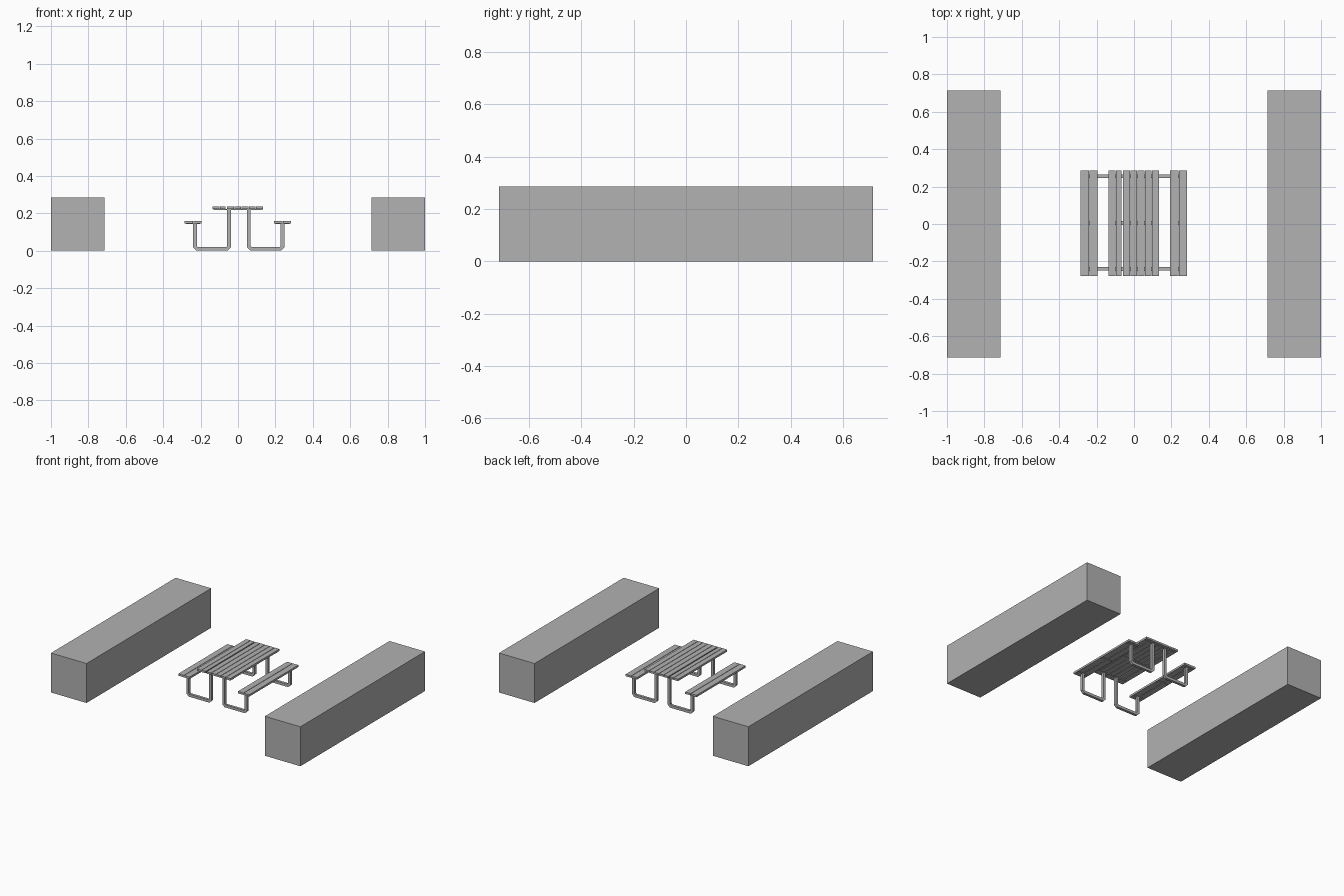
import bpy, bmesh
from mathutils import Vector

cube = bpy.data.objects.get("Cube")
if cube:
    bpy.data.objects.remove(cube, do_unlink=True)

grey = bpy.data.materials.new("plain grey")
grey.use_nodes = True
COLOUR = (0.445, 0.445, 0.445, 1)
grey.diffuse_color = COLOUR
grey.node_tree.nodes["Principled BSDF"].inputs["Base Color"].default_value = COLOUR


def finish(name, bm):
    bmesh.ops.recalc_face_normals(bm, faces=bm.faces)
    mesh = bpy.data.meshes.new(name)
    bm.to_mesh(mesh)
    bm.free()
    mesh.materials.append(grey)
    obj = bpy.data.objects.new(name, mesh)
    bpy.context.collection.objects.link(obj)
    return obj


def box(name, x, y, z):
    """Box from its (low, high) extents on each axis."""
    bm = bmesh.new()
    bmesh.ops.create_cube(bm, size=1)
    for v in bm.verts:
        v.co = [r[0] if c < 0 else r[1] for c, r in zip(v.co, (x, y, z))]
    return finish(name, bm)


def bent_bar(name, path, y, width):
    """Square bar swept along an open x-z path with mitred bends."""
    bm = bmesh.new()
    pts = [Vector(p) for p in path]
    dirs = [(b - a).normalized() for a, b in zip(pts, pts[1:])]
    dirs = [dirs[0]] + dirs + [dirs[-1]]
    h = width / 2
    rings = []
    for p, d0, d1 in zip(pts, dirs, dirs[1:]):
        n0, n1 = Vector((-d0.y, d0.x)), Vector((-d1.y, d1.x))
        n = (n0 + n1).normalized()
        n *= h / n.dot(n0)
        rings.append([bm.verts.new((p.x + s * n.x, y + t * h, p.y + s * n.y))
                      for s, t in ((-1, -1), (1, -1), (1, 1), (-1, 1))])
    for a, b in zip(rings, rings[1:]):
        for i in range(4):
            j = (i + 1) % 4
            bm.faces.new((a[i], a[j], b[j], b[i]))
    bm.faces.new(rings[0])
    bm.faces.new(rings[-1])
    return finish(name, bm)


# Long blocks on both sides, each in two lengths
for side, x in (("left", (0.715, 1.0)), ("right", (-1.0, -0.715))):
    box(side + "_block_front", x, (-0.714, 0.15), (0, 0.286))
    box(side + "_block_back", x, (0.15, 0.714), (0, 0.286))

PLANK_Y = (-0.277, 0.286)
BATTENS = (-0.24, 0.005, 0.255)

# Table top planks
pitch = 0.0388
for i in range(7):
    x0 = -0.136 + i * pitch
    gap = 0.008 if i == 1 else 0.003
    box("table_plank", (x0, x0 + pitch - gap), PLANK_Y, (0.222, 0.236))
for y in BATTENS:
    box("table_batten", (-0.13, 0.13), (y - 0.01, y + 0.01), (0.218, 0.222))

# Bench planks
for x0 in (-0.285, 0.193):
    for i in range(2):
        a = x0 + i * 0.047
        box("bench_plank", (a, a + 0.044), PLANK_Y, (0.146, 0.16))
    for y in BATTENS:
        box("bench_batten", (x0 + 0.008, x0 + 0.083), (y - 0.01, y + 0.01), (0.142, 0.146))

# Bent leg frames joining each bench to the table
bend = 0.012
low = 0.0105
for outer, inner in ((-0.23, -0.048), (0.238, 0.058)):
    s = bend if inner > outer else -bend
    for y in (-0.24, 0.255):
        bent_bar("leg_frame", [(outer, 0.143), (outer, low + bend), (outer + s, low),
                               (inner - s, low), (inner, low + bend), (inner, 0.219)],
                 y, 0.019)
